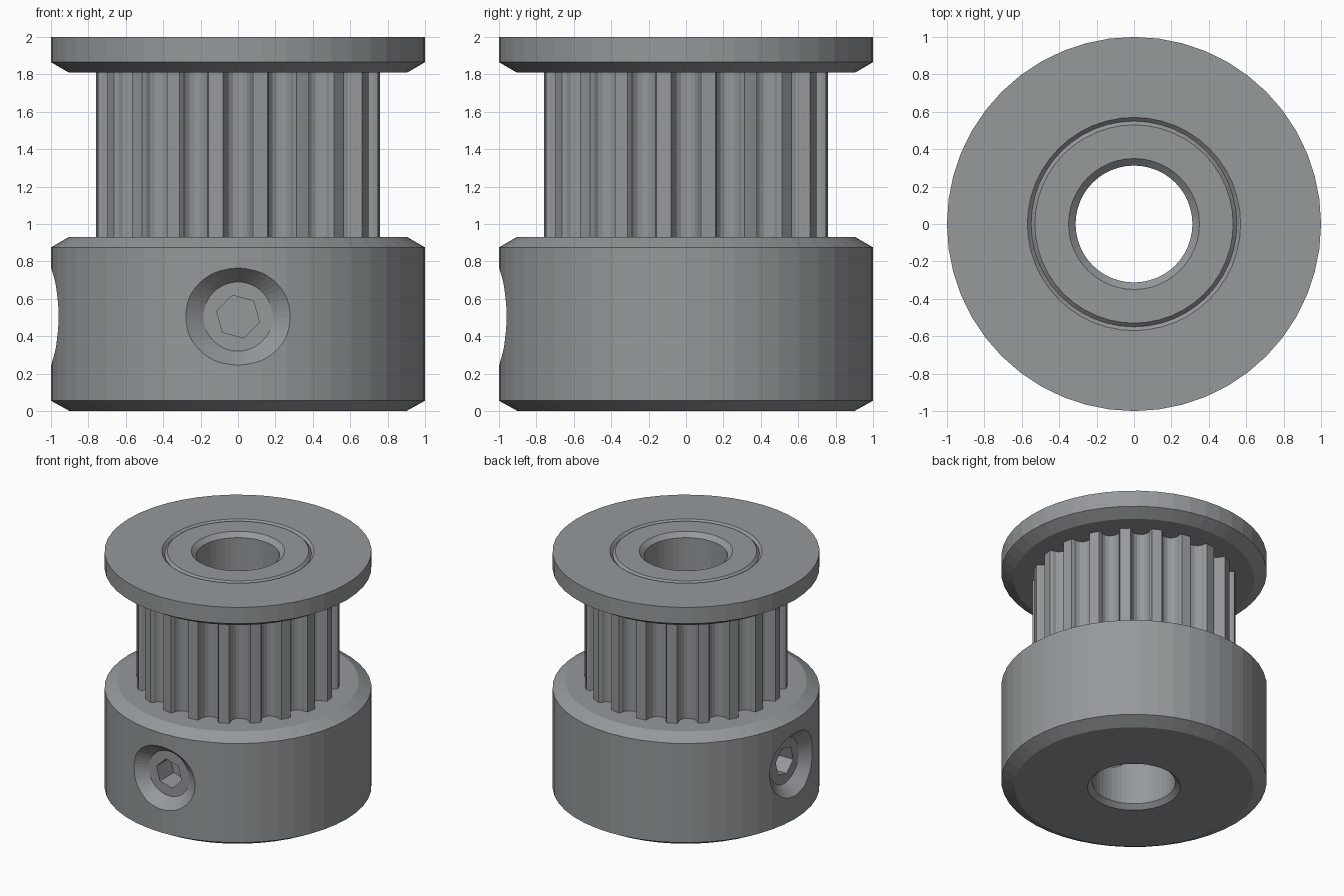
import bpy, bmesh
from math import sin, cos, pi, radians
from mathutils import Matrix

cube = bpy.data.objects.get("Cube")
if cube:
    bpy.data.objects.remove(cube, do_unlink=True)

metal = bpy.data.materials.new("grey metal")
metal.use_nodes = True
GREY = (0.30, 0.32, 0.33, 1)
metal.diffuse_color = GREY
metal.node_tree.nodes["Principled BSDF"].inputs["Base Color"].default_value = GREY


def skin(name, rings, closed):
    """Join equal rings of points; closed loops back, otherwise the ends are capped."""
    bm = bmesh.new()
    loops = [[bm.verts.new(p) for p in ring] for ring in rings]
    n, m = len(loops), len(loops[0])
    for i in range(n if closed else n - 1):
        a, b = loops[i], loops[(i + 1) % n]
        for j in range(m):
            k = (j + 1) % m
            bm.faces.new((a[j], a[k], b[k], b[j]))
    if not closed:
        bm.faces.new(loops[0])
        bm.faces.new(loops[-1])
    bmesh.ops.recalc_face_normals(bm, faces=bm.faces)
    mesh = bpy.data.meshes.new(name)
    bm.to_mesh(mesh)
    bm.free()
    mesh.materials.append(metal)
    obj = bpy.data.objects.new(name, mesh)
    bpy.context.collection.objects.link(obj)
    return obj


def circle(rx, rz, z, sides=48, turn=0.0):
    angles = [turn + 2 * pi * i / sides for i in range(sides)]
    return [(rx * cos(a), rz * sin(a), z) for a in angles]


def revolve(name, profile):
    return skin(name, [circle(r, r, z) for r, z in profile], True)


def cut(obj, cutter):
    mod = obj.modifiers.new("cut", "BOOLEAN")
    mod.operation = "DIFFERENCE"
    mod.solver = "EXACT"
    mod.object = cutter
    bpy.context.view_layer.update()
    result = obj.evaluated_get(bpy.context.evaluated_depsgraph_get())
    mesh = bpy.data.meshes.new_from_object(result)
    obj.modifiers.clear()
    obj.data = mesh
    bpy.data.objects.remove(cutter, do_unlink=True)


def aim(obj, spin):
    """Turn a part built along z so that it points out of the hub side."""
    obj.data.transform(Matrix.Translation((0, 0, 0.505))
                       @ Matrix.Rotation(spin, 4, "Z")
                       @ Matrix.Rotation(radians(90), 4, "X"))
    return obj


# Hub with its central sleeve and chamfered bore
BORE = 0.3125
hub = revolve("hub", [
    (0.35, 0), (0.9, 0), (1, 0.055), (1, 0.875), (0.905, 0.93), (0.55, 0.93),
    (0.55, 1.98), (0.53, 2), (0.35, 2), (BORE, 1.965), (BORE, 0.035)])

# Upper flange pressed around the sleeve
revolve("top_flange", [
    (0.55, 1.98), (0.57, 2), (1, 2), (1, 1.865), (0.905, 1.81), (0.55, 1.81)])

# Toothed belt ring: round grooves between narrow lands
TEETH, TIP, GROOVE = 20, 0.764, 0.069
centre = TIP - 0.025
outer = []
for t in range(TEETH):
    spin = Matrix.Rotation(2 * pi * t / TEETH, 2)
    half = radians(6.1)
    points = [(TIP * cos(half), -TIP * sin(half))]
    for i in range(9):
        a = pi * i / 8
        points.append((centre - GROOVE * sin(a), -GROOVE * cos(a)))
    points.append((TIP * cos(half), TIP * sin(half)))
    for x, y in points:
        outer.append((spin[0][0] * x + spin[0][1] * y,
                      spin[1][0] * x + spin[1][1] * y))
LOW, HIGH = 0.925, 1.815
skin("toothed_ring", [[(x, y, z) for x, y in outer] for z in (LOW, HIGH)], False)
ring = bpy.data.objects["toothed_ring"]
cut(ring, skin("ring_cutter", [circle(0.545, 0.545, z) for z in (0.8, 1.9)], False))

# Two set screws in flared holes, at the front and the right
SCREW, FACE = 0.185, 0.9
for name, spin in (("front", 0), ("right", radians(-90))):
    hole = skin("hole_cutter", [
        circle(SCREW, SCREW, 0.15), circle(SCREW, SCREW, FACE),
        circle(0.343, 0.26, 1.0), circle(0.36, 0.27, 1.05)], False)
    cut(hub, aim(hole, spin))
    screw = skin(name + "_set_screw", [
        circle(SCREW + 0.002, SCREW + 0.002, z) for z in (0.33, FACE)], False)
    socket = skin("socket_cutter", [
        circle(0.118, 0.118, z, 6, radians(45)) for z in (0.72, 1.0)], False)
    cut(screw, socket)
    aim(screw, spin)
